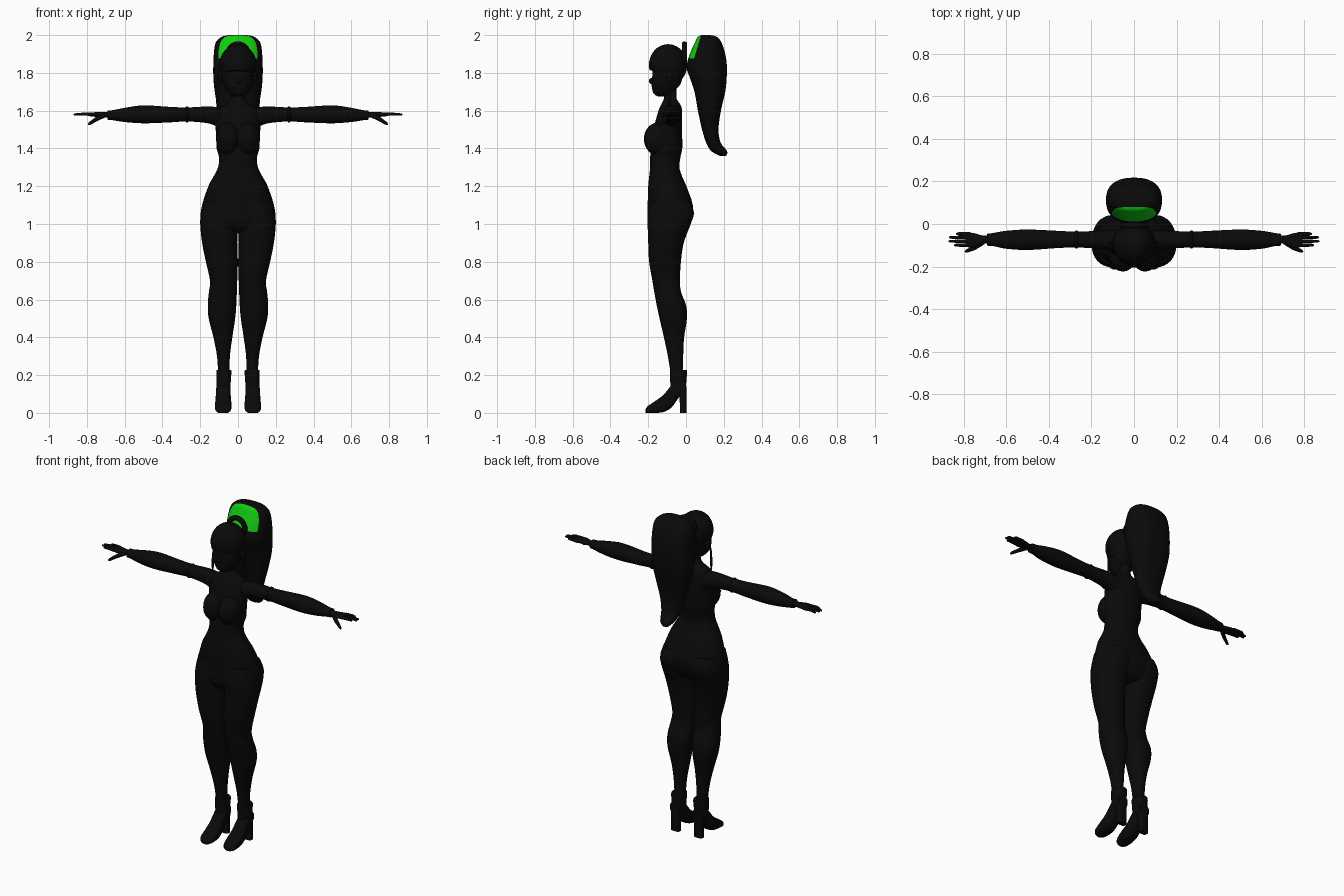
import bpy, bmesh, math
from mathutils import Matrix, Vector

if "Cube" in bpy.data.objects:
    bpy.data.objects.remove(bpy.data.objects["Cube"])


def material(name, color):
    m = bpy.data.materials.new(name)
    m.use_nodes = True
    m.diffuse_color = color
    m.node_tree.nodes["Principled BSDF"].inputs["Base Color"].default_value = color
    return m


black = material("black", (0.003, 0.003, 0.003, 1))
green = material("bright green", (0.006, 0.6, 0.006, 1))


def finish(name, bm, mirror=False, angle=50):
    bmesh.ops.recalc_face_normals(bm, faces=bm.faces)
    me = bpy.data.meshes.new(name)
    bm.to_mesh(me)
    bm.free()
    me.materials.append(black)
    ob = bpy.data.objects.new(name, me)
    bpy.context.collection.objects.link(ob)
    bpy.ops.object.select_all(action="DESELECT")
    ob.select_set(True)
    bpy.context.view_layer.objects.active = ob
    bpy.ops.object.shade_smooth_by_angle(angle=math.radians(angle))
    if mirror:
        ob.modifiers.new("Mirror", "MIRROR")
    return ob


def smooth_rows(rows, steps=4):
    """Catmull-Rom interpolation through the stations."""
    out = []
    for i in range(len(rows) - 1):
        a, b, c, d = (rows[max(0, min(len(rows) - 1, i + k))] for k in (-1, 0, 1, 2))
        for s in range(steps):
            t = s / steps
            out.append([q + t / 2 * (r - p + t * (2 * p - 5 * q + 4 * r - w + t * (3 * (q - r) + w - p)))
                        for p, q, r, w in zip(a, b, c, d)])
    return out + [rows[-1]]


def loft(axis, rows, power=2.2, sides=32, steps=4):
    """Rounded rings along an axis; row = position, u low, u high, v low, v high."""
    bm = bmesh.new()
    rings = []
    for t, u0, u1, v0, v1 in smooth_rows(rows, steps):
        ring = []
        for k in range(sides):
            a = math.tau * k / sides
            c, s = math.cos(a), math.sin(a)
            u = (u0 + u1) / 2 + (u1 - u0) / 2 * math.copysign(abs(c) ** (2 / power), c)
            v = (v0 + v1) / 2 + (v1 - v0) / 2 * math.copysign(abs(s) ** (2 / power), s)
            ring.append(bm.verts.new({"x": (t, u, v), "y": (u, t, v), "z": (u, v, t)}[axis]))
        rings.append(ring)
    for r, q in zip(rings, rings[1:]):
        for k in range(sides):
            n = (k + 1) % sides
            bm.faces.new((r[k], r[n], q[n], q[k]))
    bm.faces.new(rings[0])
    bm.faces.new(rings[-1])
    return bm


def centred(rows):
    return [(z, -w, w, f, b) for z, w, f, b in rows]


def ellipsoid(center, size):
    bm = bmesh.new()
    bmesh.ops.create_uvsphere(bm, u_segments=32, v_segments=20, radius=1,
                              matrix=Matrix.Translation(center) @ Matrix.Diagonal((*size, 1)))
    return bm


def tube(name, points, radii, mirror=True):
    """Tapered rounded tube through a few points."""
    cu = bpy.data.curves.new(name, "CURVE")
    cu.dimensions = "3D"
    cu.bevel_depth = 1
    cu.bevel_resolution = 3
    cu.use_fill_caps = True
    sp = cu.splines.new("POLY")
    sp.points.add(len(points) - 1)
    for p, co, r in zip(sp.points, points, radii):
        p.co = (*co, 1)
        p.radius = r
    tmp = bpy.data.objects.new("path", cu)
    bpy.context.collection.objects.link(tmp)
    bpy.context.view_layer.update()
    bm = bmesh.new()
    bm.from_mesh(tmp.to_mesh())
    bpy.data.objects.remove(tmp)
    return finish(name, bm, mirror)


def torus(name, center, axis, major, minor, mirror=False):
    bpy.ops.mesh.primitive_torus_add(major_segments=32, minor_segments=10,
                                     major_radius=major, minor_radius=minor)
    tmp = bpy.context.object
    bm = bmesh.new()
    bm.from_mesh(tmp.data)
    bpy.data.objects.remove(tmp)
    bm.transform(Matrix.Translation(center) @ Matrix.Rotation(math.pi / 2, 4, axis))
    return finish(name, bm, mirror)


# Torso and neck
finish("torso", loft("z", centred([
    (1.72, .033, -.115, -.05), (1.665, .036, -.117, -.05), (1.635, .06, -.13, -.032),
    (1.61, .105, -.142, -.022), (1.55, .12, -.16, -.02), (1.46, .115, -.18, -.02),
    (1.4, .113, -.185, -.02), (1.35, .1, -.19, -.03), (1.3, .106, -.19, -.035),
    (1.25, .13, -.195, -.02), (1.2, .157, -.2, .002), (1.1, .19, -.203, .036),
    (1.02, .198, -.203, .03), (.97, .17, -.18, .0), (.95, .08, -.13, -.05)])))
finish("bust", ellipsoid((.052, -.145, 1.45), (.064, .078, .088)), True)

# Legs
finish("leg", loft("z", [
    (1.12, .02, .18, -.19, .02), (1.06, .001, .195, -.2, .042), (1.0, .001, .2, -.203, .025),
    (.9, .004, .19, -.2, -.012), (.8, .001, .17, -.195, -.027), (.7, .004, .148, -.178, -.032),
    (.64, .006, .154, -.168, -.026), (.57, .009, .16, -.155, .0), (.5, .015, .155, -.14, .005),
    (.4, .03, .13, -.117, -.01), (.3, .043, .111, -.096, -.015), (.2, .045, .105, -.08, -.018)]), True)

# Heeled boots
finish("boot_shaft", loft("z", [
    (.228, .037, .113, -.084, .004), (.215, .035, .115, -.086, .006),
    (.17, .038, .114, -.084, .002), (.11, .042, .112, -.08, -.002)], 2.4), True)
finish("boot_foot", loft("y", [
    (-.214, .06, .098, .0, .02), (-.2, .042, .117, .0, .038), (-.155, .034, .122, .0, .068),
    (-.115, .036, .12, .006, .1), (-.075, .039, .117, .03, .15),
    (-.035, .041, .114, .085, .19), (.0, .046, .11, .11, .17)], 2.8), True)
finish("boot_heel", loft("z", [
    (.14, .046, .11, -.044, .003), (.07, .05, .106, -.034, .002), (.0, .05, .106, -.032, .002)], 4), True)

# Sleeved arms
finish("arm", loft("x", [
    (.06, -.125, -.03, 1.49, 1.615), (.12, -.122, -.03, 1.52, 1.62), (.17, -.116, -.032, 1.535, 1.622),
    (.27, -.11, -.036, 1.543, 1.617), (.36, -.113, -.032, 1.538, 1.62), (.5, -.122, -.026, 1.533, 1.628),
    (.6, -.116, -.032, 1.54, 1.615), (.66, -.104, -.042, 1.549, 1.603),
    (.69, -.102, -.046, 1.552, 1.602)]), True)
torus("sleeve_band", (.27, -.073, 1.58), "Y", .036, .007, True)

# Hands
finish("palm", loft("x", [
    (.67, -.09, -.055, 1.562, 1.592), (.71, -.094, -.054, 1.564, 1.592),
    (.75, -.11, -.043, 1.567, 1.592), (.79, -.108, -.038, 1.571, 1.59)]), True)
for label, y, tip in (("index", -.099, .845), ("middle", -.081, .87), ("ring", -.063, .868), ("little", -.046, .835)):
    tube(label + "_finger", [(.77, y, 1.58), (.82, y, 1.582), (tip - .006, y, 1.58), (tip, y, 1.579)],
         [.009, .008, .006, .003])
tube("thumb", [(.71, -.085, 1.575), (.75, -.112, 1.555), (.785, -.127, 1.532), (.792, -.13, 1.526)],
     [.013, .011, .008, .004])

# Head
finish("face", loft("z", centred([
    (1.675, .025, -.15, -.09), (1.69, .045, -.171, -.075), (1.71, .06, -.178, -.055),
    (1.74, .077, -.182, -.03), (1.79, .088, -.178, -.015), (1.85, .088, -.175, -.01)])))
finish("nose", ellipsoid((0, -.182, 1.757), (.013, .014, .016)))
finish("ear", ellipsoid((.09, -.085, 1.775), (.012, .02, .03)), True)

# Hair cap trimmed along the hairline
hair = ellipsoid((0, -.095, 1.842), (.098, .101, .11))
cut = bmesh.ops.bisect_plane(hair, geom=hair.verts[:] + hair.edges[:] + hair.faces[:],
                             plane_co=(0, -.19, 1.815), plane_no=(0, .35, 1), clear_inner=True)
bmesh.ops.holes_fill(hair, edges=hair.edges)
finish("hair_cap", hair)
tube("side_lock", [(.095, -.09, 1.79), (.108, -.09, 1.73), (.111, -.088, 1.66), (.11, -.088, 1.62)],
     [.006, .006, .007, .003])
torus("hair_tie", (0, -.008, 1.9), "X", .052, .015)

# Ponytail with a green front patch
tail = loft("z", centred([
    (2.0, .05, .08, .13), (1.99, .088, .062, .165), (1.96, .118, .047, .188), (1.9, .128, .02, .208),
    (1.83, .131, .003, .217), (1.77, .13, .022, .215), (1.7, .123, .045, .208), (1.6, .105, .063, .185),
    (1.5, .078, .085, .172), (1.43, .058, .107, .184), (1.385, .04, .135, .218), (1.36, .018, .18, .212)]), 2.4, 48)
co, no = Vector((0, .05, 1.9)), Vector((0, 1, -.3))
for p, n in ((co, no), (Vector((0, 0, 1.875)), Vector((0, 0, 1)))):
    bmesh.ops.bisect_plane(tail, geom=tail.verts[:] + tail.edges[:] + tail.faces[:], plane_co=p, plane_no=n)
for f in tail.faces:
    c = f.calc_center_median()
    if c.z > 1.875 and (c - co).dot(no) < 0:
        f.material_index = 1
finish("ponytail", tail).data.materials.append(green)
